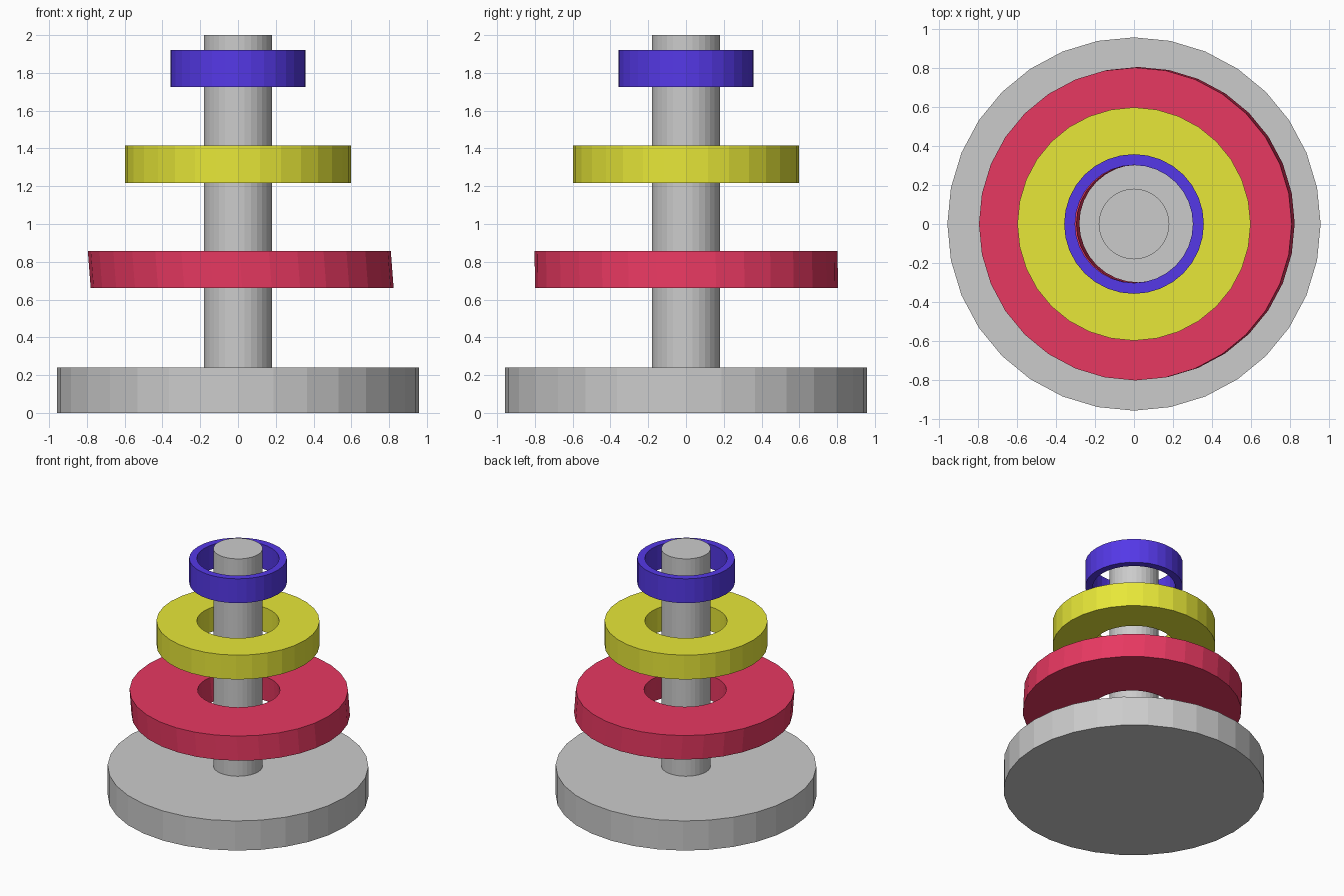
import bpy
import bmesh
from math import cos, sin, tau

if "Cube" in bpy.data.objects:
    bpy.data.objects.remove(bpy.data.objects["Cube"])

SIDES = 32


def finish(name, bm, color=None):
    bmesh.ops.recalc_face_normals(bm, faces=bm.faces)
    mesh = bpy.data.meshes.new(name)
    bm.to_mesh(mesh)
    bm.free()
    obj = bpy.data.objects.new(name, mesh)
    bpy.context.collection.objects.link(obj)
    if color:
        mat = bpy.data.materials.new(name + "_paint")
        mat.diffuse_color = (*color, 1)
        mat.use_nodes = True
        mat.node_tree.nodes["Principled BSDF"].inputs["Base Color"].default_value = mat.diffuse_color
        mesh.materials.append(mat)
    return obj


def disc(name, radius, z0, z1):
    bm = bmesh.new()
    loops = [[bm.verts.new((radius * cos(tau * i / SIDES), radius * sin(tau * i / SIDES), z))
              for i in range(SIDES)] for z in (z0, z1)]
    for loop in loops:
        bm.faces.new(loop)
    for i in range(SIDES):
        j = (i + 1) % SIDES
        bm.faces.new((loops[0][i], loops[0][j], loops[1][j], loops[1][i]))
    return finish(name, bm)


def ring(name, outer, inner, z0, z1, color, low=(0, 0), high=(0, 0)):
    # square section swept round; low/high shift the bottom and top centres
    section = [(outer, z0, low), (outer, z1, high), (inner, z1, high), (inner, z0, low)]
    bm = bmesh.new()
    loops = [[bm.verts.new((c[0] + r * cos(tau * i / SIDES), c[1] + r * sin(tau * i / SIDES), z))
              for i in range(SIDES)] for r, z, c in section]
    for k in range(4):
        a, b = loops[k], loops[(k + 1) % 4]
        for i in range(SIDES):
            j = (i + 1) % SIDES
            bm.faces.new((a[i], a[j], b[j], b[i]))
    return finish(name, bm, color)


# Stand
disc("base", 0.957, 0.0, 0.24)
disc("pole", 0.181, 0.22, 2.0)

# Floating rings; the large one leans slightly
ring("large_ring", 0.802, 0.302, 0.66, 0.857, (0.8, 0.04, 0.12),
     low=(0.022, 0.003), high=(0.007, 0.0))
ring("middle_ring", 0.598, 0.302, 1.218, 1.415, (0.8, 0.8, 0.04))
ring("small_ring", 0.358, 0.302, 1.724, 1.921, (0.09, 0.04, 0.8))
